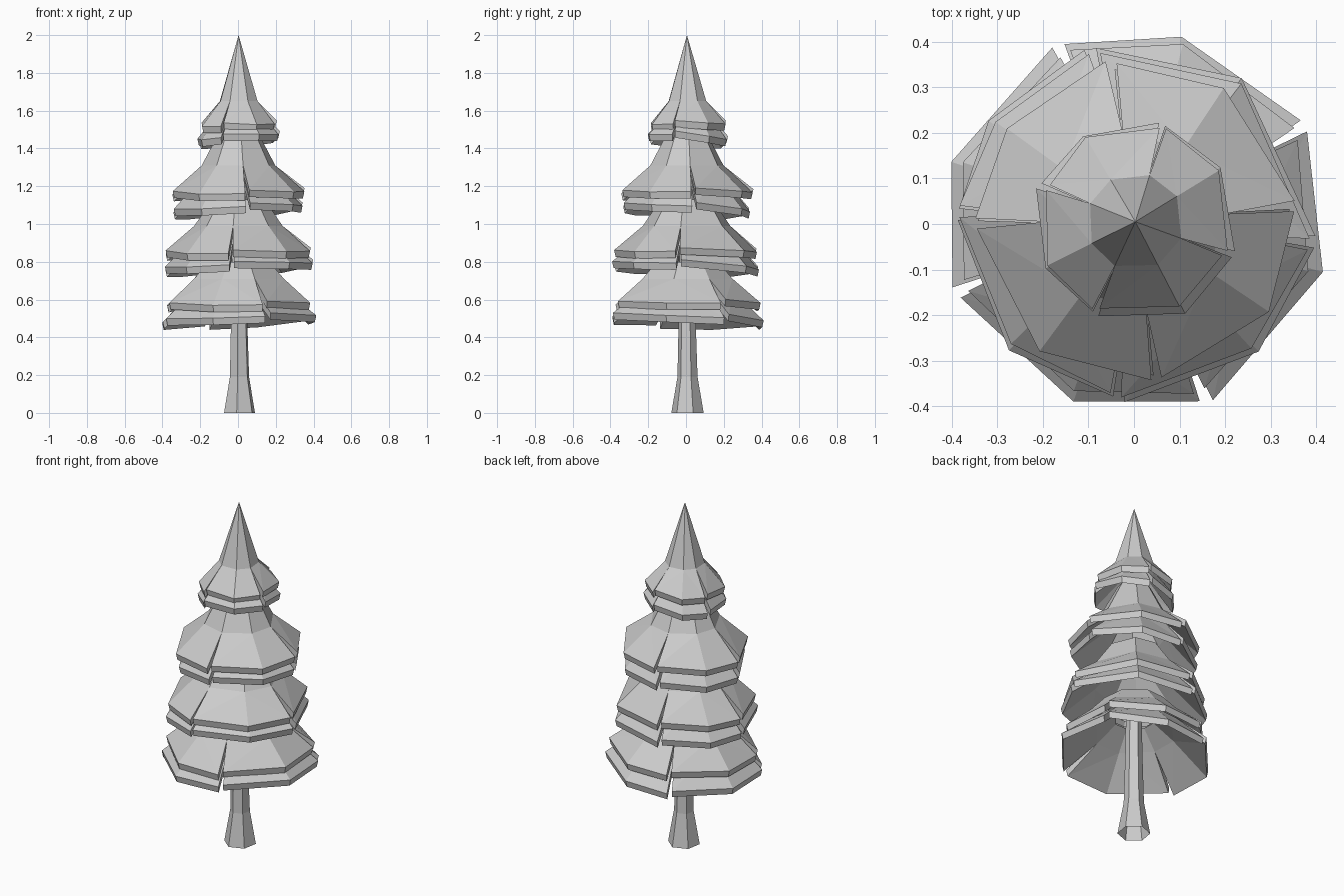
import bpy, bmesh, random
from math import sin, cos, radians

if "Cube" in bpy.data.objects:
    bpy.data.objects.remove(bpy.data.objects["Cube"])

random.seed(4)


def finish(bm, name):
    bmesh.ops.remove_doubles(bm, verts=bm.verts, dist=0.0005)
    bmesh.ops.recalc_face_normals(bm, faces=bm.faces)
    me = bpy.data.meshes.new(name)
    bm.to_mesh(me)
    bm.free()
    ob = bpy.data.objects.new(name, me)
    bpy.context.collection.objects.link(ob)
    return ob


def polar(r, deg, z):
    return (0.003 + r * cos(radians(deg)), 0.005 + r * sin(radians(deg)), z)


def skirt(name, slits, top, mid, rim, tilt, gap=2.5):
    """Faceted thick skirt of four panels, split by slits from mid ring to rim."""
    bm = bmesh.new()
    n = len(slits)
    for i in range(n):
        a0, a1 = slits[i], slits[(i + 1) % n]
        if a1 <= a0:
            a1 += 360
        am = (a0 + a1) / 2 + 5
        outer, inner = [], []
        for k, a in enumerate((a0, am, a1)):
            rim_a = a + (gap, 0, -gap * 0.5)[k]
            r = rim[0] + random.uniform(-0.006, 0.006)
            z = rim[1] + tilt[0] * cos(radians(a)) + tilt[1] * sin(radians(a))
            z += (0.012, -0.004, -0.006)[k]
            outer.append([bm.verts.new(polar(top[0], a, top[1])),
                          bm.verts.new(polar(mid[0], a, mid[1])),
                          bm.verts.new(polar(r, rim_a, z))])
            inner.append([bm.verts.new(polar(max(top[0] - 0.03, 0.005), a, top[1] - 0.03)),
                          bm.verts.new(polar(mid[0] - 0.025, a, mid[1] - 0.03)),
                          bm.verts.new(polar(r - 0.008, rim_a, z - 0.036))])
        for k in range(2):
            for g in (outer, inner):
                for row in range(2):
                    # split quads into flat triangles
                    a, b = g[k][row], g[k + 1][row]
                    c, d = g[k + 1][row + 1], g[k][row + 1]
                    if k == 0:
                        bm.faces.new((a, b, d)), bm.faces.new((b, c, d))
                    else:
                        bm.faces.new((a, b, c)), bm.faces.new((a, c, d))
            # rim band
            bm.faces.new((outer[k][2], outer[k + 1][2], inner[k + 1][2], inner[k][2]))
        # slit walls
        for k in (0, 2):
            bm.faces.new((outer[k][1], outer[k][2], inner[k][2], inner[k][1]))
    return finish(bm, name)


# name, slit angles, top ring, mid ring, upper rim, lower rim (radius, z)
tiers = [
    ("bottom_tier", (-160, -70, 28, 112), (0.17, 0.80), (0.25, 0.71), (0.400, 0.58), (0.422, 0.50)),
    ("lower_tier", (-97, -8, 103, 176), (0.14, 1.13), (0.235, 0.99), (0.382, 0.855), (0.392, 0.78)),
    ("upper_tier", (-83, 5, 98, 180), (0.09, 1.51), (0.195, 1.31), (0.352, 1.17), (0.342, 1.085)),
    ("top_tier", (-115, -20, 73, 158), (0.0, 2.0), (0.107, 1.65), (0.210, 1.53), (0.224, 1.46)),
]
for name, slits, top, mid, up, low in tiers:
    skirt(name + "_upper_layer", slits, top, mid, up, (0.008, 0.004))
    drop = up[1] - low[1]
    # lower layer follows the upper one from inside
    skirt(name + "_lower_layer", [s + 1 for s in slits],
          (max(top[0] - 0.03, 0.02), top[1] - drop * 0.8 if top[0] else top[1] - 0.17),
          (mid[0], mid[1] - drop * 0.75), low, (0.018, -0.012))

# trunk: six sides, flared foot, open underneath
bm = bmesh.new()
rings = []
for r, z, o in ((0.087, 0, 0.008), (0.054, 0.19, 0.008), (0.046, 0.48, 0.006), (0.04, 0.85, 0.006)):
    rings.append([bm.verts.new((o + r * cos(radians(a)), o + r * sin(radians(a)), z))
                  for a in [20 + i * 60 for i in range(6)]])
for lo, hi in zip(rings, rings[1:]):
    for i in range(6):
        j = (i + 1) % 6
        bm.faces.new((lo[i], lo[j], hi[j], hi[i]))
bm.faces.new(rings[-1])
finish(bm, "trunk")
